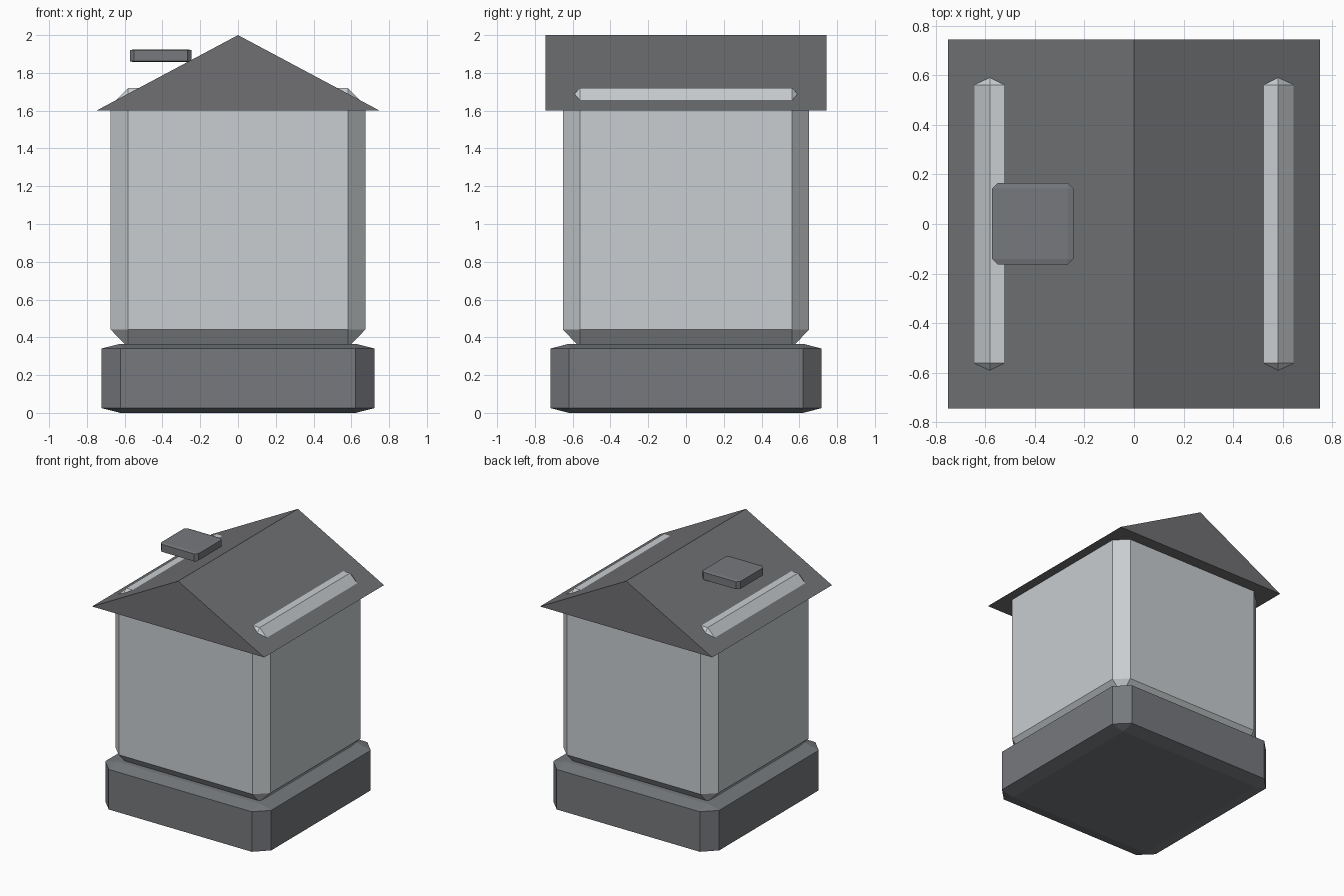
import bpy
import bmesh
from mathutils import Matrix, Vector

default = bpy.data.objects.get("Cube")
if default:
    bpy.data.objects.remove(default, do_unlink=True)


def material(name, color):
    mat = bpy.data.materials.new(name)
    mat.use_nodes = True
    mat.diffuse_color = (*color, 1)
    mat.node_tree.nodes["Principled BSDF"].inputs["Base Color"].default_value = (*color, 1)
    return mat


def add_object(name, bm, mat):
    bmesh.ops.recalc_face_normals(bm, faces=bm.faces)
    mesh = bpy.data.meshes.new(name)
    bm.to_mesh(mesh)
    bm.free()
    mesh.materials.append(mat)
    obj = bpy.data.objects.new(name, mesh)
    bpy.context.collection.objects.link(obj)
    return obj


def chamfered_box(name, low, high, mat):
    """Unit cube with cut edges, stretched to fit between two corners."""
    low, high = Vector(low), Vector(high)
    bm = bmesh.new()
    bmesh.ops.create_cube(bm, size=1)
    bmesh.ops.bevel(bm, geom=bm.edges[:], offset=0.069, segments=1,
                    affect='EDGES', profile=0.5)
    bmesh.ops.transform(bm, verts=bm.verts,
                        matrix=Matrix.Translation((low + high) / 2)
                        @ Matrix.Diagonal((*(high - low), 1)))
    return add_object(name, bm, mat)


def gable_roof(name, half_width, half_depth, eaves, ridge, mat):
    """Solid triangular prism with its ridge along y."""
    bm = bmesh.new()
    profile = [(-half_width, eaves), (half_width, eaves), (0, ridge)]
    gable = bm.faces.new([bm.verts.new((x, -half_depth, z)) for x, z in profile])
    back = bmesh.ops.extrude_face_region(bm, geom=[gable], use_keep_orig=True)["geom"]
    verts = [v for v in back if isinstance(v, bmesh.types.BMVert)]
    bmesh.ops.translate(bm, verts=verts, vec=(0, 2 * half_depth, 0))
    return add_object(name, bm, mat)


stone = material("slate grey stone", (0.18, 0.19, 0.205))
plaster = material("pale grey plaster", (0.58, 0.61, 0.63))
tiles = material("dark grey roof", (0.16, 0.163, 0.17))

# Foundation, walls (their top edges poke through the roof), roof and cap
chamfered_box("foundation", (-0.723, -0.718, 0), (0.723, 0.718, 0.366), stone)
chamfered_box("walls", (-0.675, -0.652, 0.347), (0.675, 0.652, 1.72), plaster)
gable_roof("roof", 0.75, 0.745, 1.6, 2.0, tiles)
chamfered_box("chimney_cap", (-0.573, -0.163, 1.857), (-0.245, 0.165, 1.925), stone)
